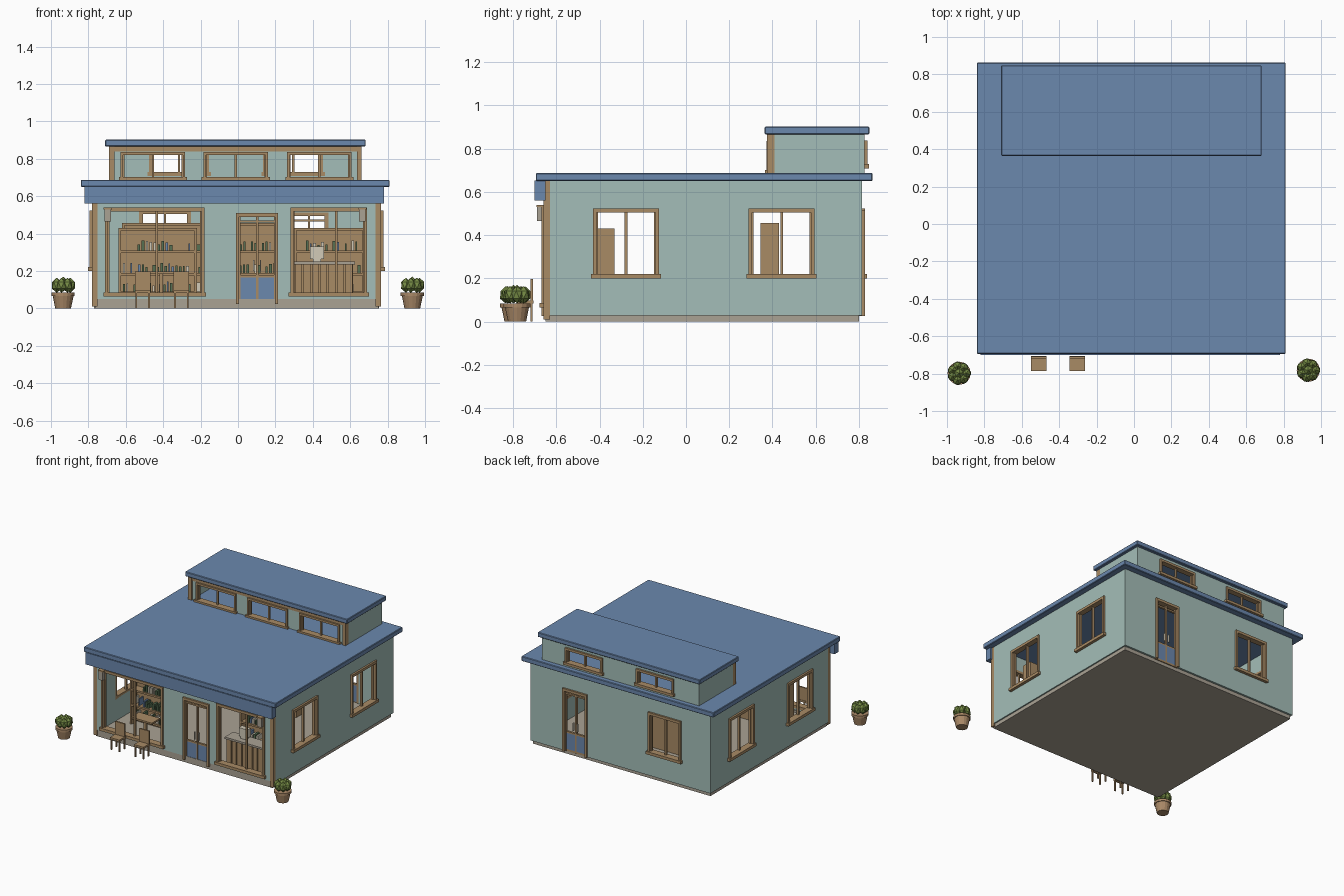
import bpy, bmesh, math, random
from mathutils import Matrix, Vector

random.seed(4)
old = bpy.data.objects.get("Cube")
if old:
    bpy.data.objects.remove(old, do_unlink=True)


def material(name, hexcode):
    rgb = [int(hexcode[i:i + 2], 16) / 255 for i in (0, 2, 4)]
    col = [c / 12.92 if c < 0.04 else ((c + 0.055) / 1.055) ** 2.4 for c in rgb] + [1]
    m = bpy.data.materials.new(name)
    m.use_nodes = True
    m.diffuse_color = col
    m.node_tree.nodes["Principled BSDF"].inputs["Base Color"].default_value = col
    return m


TEAL = material("wall_teal", "a4beb8")
BLUE = material("roof_blue", "6b88ae")
WOOD = material("wood_brown", "a98b65")
STONE = material("stone_grey", "aaa294")
LEAF = material("leaf_green", "768c45")
GREEN = material("book_green", "567052")
CREAM = material("cream", "d2cbb8")
POT = material("clay_pot", "ab8a68")


def finish(name, bm, *mats):
    mesh = bpy.data.meshes.new(name)
    bm.to_mesh(mesh)
    bm.free()
    for m in mats:
        mesh.materials.append(m)
    ob = bpy.data.objects.new(name, mesh)
    bpy.context.scene.collection.objects.link(ob)
    return ob


def add_box(bm, x, y, z, mat=0):
    """Box from three (low, high) ranges."""
    c = Vector([(a + b) / 2 for a, b in (x, y, z)])
    s = [abs(b - a) for a, b in (x, y, z)]
    geo = bmesh.ops.create_cube(bm, size=1, matrix=Matrix.Translation(c) @ Matrix.Diagonal((*s, 1)))
    for f in {f for v in geo["verts"] for f in v.link_faces}:
        f.material_index = mat


def boxes(name, mats, items):
    bm = bmesh.new()
    for it in items:
        add_box(bm, *it)
    return finish(name, bm, *mats)


def place(along, u, d, z, mat=0):
    """Turn wall coordinates (run, depth, height) into a box."""
    return (u, d, z, mat) if along == "x" else (d, u, z, mat)


def wall(name, along, u, d, z, holes):
    """Wall made of piers, aprons and headers around rectangular holes."""
    parts, start = [], u[0]
    for a, b, lo, hi in sorted(holes):
        parts.append(place(along, (start, a), d, z))
        if lo > z[0]:
            parts.append(place(along, (a, b), d, (z[0], lo)))
        parts.append(place(along, (a, b), d, (hi, z[1])))
        start = b
    parts.append(place(along, (start, u[1]), d, z))
    return boxes(name, [TEAL], parts)


def window(name, along, hole, face, out, mullions, t=0.016, sill=True, bar=None):
    """Frame around a hole; out is +1 or -1, the outward direction."""
    a, b, lo, hi = hole
    d = sorted((face - out * 0.03, face + out * 0.014))
    inner = sorted((face - out * 0.022, face - out * 0.006))
    p = [place(along, (a, a + t), d, (lo, hi)), place(along, (b - t, b), d, (lo, hi)),
         place(along, (a, b), d, (hi - t, hi + 0.004))]
    if sill:
        p.append(place(along, (a - 0.01, b + 0.01), sorted((face - out * 0.03, face + out * 0.022)),
                       (lo - 0.006, lo + t)))
    # thin sash just inside the frame
    edges = [a + t] + list(mullions) + [b - t]
    for m in mullions:
        p.append(place(along, (m - 0.006, m + 0.006), inner, (lo, hi)))
    if bar:
        p.append(place(along, (a, b), inner, (bar - 0.006, bar + 0.006)))
    for e in (edges[0], edges[-1]):
        p.append(place(along, (e - 0.007, e + 0.007), inner, (lo, hi)))
    return boxes(name, [WOOD], p)


def door(name, hole, face, out):
    a, b, lo, hi = hole
    window(name + "_frame", "x", hole, face, out, [(a + b) / 2], sill=False, bar=hi - 0.04)
    y = sorted((face - out * 0.024, face - out * 0.008))
    boxes(name + "_panels", [BLUE, WOOD], [
        ((a + 0.016, b - 0.016), y, (lo + 0.015, 0.165)),
        ((a, b), y, (0.165, 0.178), 1), ((a, b), y, (lo, lo + 0.015), 1)])
    for s in (-1, 1):
        h = (a + b) / 2 + s * 0.018
        boxes(name + "_handle", [CREAM], [((h - 0.003, h + 0.003),
              sorted((face - out * 0.01, face + out * 0.004)), (0.2, 0.26))])


# Ground slab and front plinth
boxes("foundation", [STONE], [((-0.77, 0.755), (-0.63, 0.8), (0, 0.035)),
                              ((-0.765, 0.75), (-0.65, -0.62), (0, 0.05))])

# Main walls
SHOP_L, SHOP_R = (-0.71, -0.18, 0.07, 0.535), (0.28, 0.69, 0.07, 0.535)
FRONT_DOOR, BACK_DOOR = (-0.01, 0.215, 0.025, 0.505), (0.275, 0.485, 0.025, 0.51)
SIDES = [(-0.43, -0.125, 0.205, 0.52), (0.29, 0.595, 0.205, 0.52)]
BACK_WIN = (-0.53, -0.25, 0.205, 0.52)
TALL = (0.028, 0.65)
wall("front_wall", "x", (-0.75, 0.735), (-0.655, -0.63), (0.05, 0.65), [SHOP_L, FRONT_DOOR, SHOP_R])
wall("back_wall", "x", (-0.78, 0.765), (0.785, 0.815), TALL, [BACK_WIN, BACK_DOOR])
wall("left_wall", "y", (-0.63, 0.785), (0.735, 0.765), TALL, SIDES)
wall("right_wall", "y", (-0.63, 0.785), (-0.78, -0.75), TALL, SIDES)
boxes("front_corner_posts", [WOOD], [((-0.78, -0.75), (-0.66, -0.63), (0.01, 0.65)),
                                     ((0.735, 0.765), (-0.66, -0.63), (0.01, 0.65))])

# Windows and doors
window("shop_window_right", "x", SHOP_L, -0.655, -1, [-0.435])
window("shop_window_left", "x", SHOP_R, -0.655, -1, [0.525])
window("back_window", "x", BACK_WIN, 0.815, 1, [-0.39])
for hole in SIDES:
    mid = (hole[0] + hole[1]) / 2
    window("left_side_window", "y", hole, 0.765, 1, [mid])
    window("right_side_window", "y", hole, -0.78, -1, [mid])
door("front_door", FRONT_DOOR, -0.655, -1)
door("back_door", BACK_DOOR, 0.815, 1)

# Main roof with front fascia
roof = boxes("main_roof", [BLUE], [((-0.84, 0.81), (-0.695, 0.863), (0.65, 0.688))])
boxes("front_fascia", [BLUE], [((-0.82, 0.78), (-0.7, -0.65), (0.56, 0.652))])

# Raised roof box with strip windows
UPPER_FRONT = [(c - 0.172, c + 0.172, 0.69, 0.832) for c in (-0.455, -0.012, 0.435)]
UPPER_BACK = [(c - 0.16, c + 0.16, 0.715, 0.835) for c in (-0.315, 0.295)]
HIGH = (0.685, 0.868)
wall("upper_front_wall", "x", (-0.66, 0.635), (0.385, 0.41), HIGH, UPPER_FRONT)
wall("upper_back_wall", "x", (-0.69, 0.66), (0.8, 0.825), HIGH, UPPER_BACK)
wall("upper_left_wall", "y", (0.41, 0.8), (0.635, 0.66), HIGH, [])
wall("upper_right_wall", "y", (0.41, 0.8), (-0.69, -0.665), HIGH, [])
boxes("upper_timber", [WOOD], [((-0.69, -0.66), (0.375, 0.41), HIGH), ((0.635, 0.66), (0.375, 0.41), HIGH),
                               ((-0.69, 0.66), (0.378, 0.41), (0.84, 0.868))])
for hole in UPPER_FRONT:
    window("upper_front_window", "x", hole, 0.387, -1, [(hole[0] + hole[1]) / 2], 0.012)
for hole in UPPER_BACK:
    window("upper_back_window", "x", hole, 0.825, 1, [(hole[0] + hole[1]) / 2], 0.014)
cap = boxes("upper_roof", [BLUE], [((-0.71, 0.682), (0.364, 0.848), (0.866, 0.902))])
for ob in (roof, cap):
    bev = ob.modifiers.new("soft_edge", "BEVEL")
    bev.width, bev.segments = 0.004, 1

# Wall lamps beside the shop windows
for x in (-0.697, 0.665):
    boxes("wall_lamp", [STONE, WOOD], [((x - 0.018, x + 0.018), (-0.69, -0.66), (0.465, 0.53)),
                                       ((x - 0.022, x + 0.022), (-0.692, -0.655), (0.53, 0.54), 1)])


def bookshelf(name, x, y, top):
    """Case open to the front with rows of books."""
    t, items = 0.014, []
    items += [((x[0], x[0] + t), y, (0.035, top)), ((x[1] - t, x[1]), y, (0.035, top)),
              (x, (y[1] - t, y[1]), (0.035, top)), (x, y, (top - t, top))]
    for z in (0.09, 0.19, 0.31):
        items.append((x, y, (z - t, z)))
        u = x[0] + 0.025
        while u < x[1] - 0.04:
            w = random.uniform(0.008, 0.016)
            if random.random() < 0.75:
                items.append(((u, u + w), (y[0] + 0.01, y[1] - 0.02),
                              (z, z + random.uniform(0.03, 0.055)), random.choice((1, 1, 2, 3))))
            u += w + 0.008
    boxes(name, [WOOD, GREEN, CREAM, BLUE], items)


# Furniture inside
bookshelf("right_bookshelf", (-0.64, -0.22), (-0.41, -0.33), 0.43)
bookshelf("left_bookshelf", (0.3, 0.68), (-0.41, -0.33), 0.43)
bookshelf("back_bookshelf", (-0.62, 0.26), (0.345, 0.43), 0.457)
planks = [((0.305 + i * 0.045, 0.342 + i * 0.045), (-0.575, -0.565), (0.05, 0.235)) for i in range(7)]
boxes("counter", [WOOD, STONE], planks + [((0.305, 0.615), (-0.565, -0.49), (0.035, 0.235)),
                                          ((0.295, 0.625), (-0.585, -0.48), (0.235, 0.25), 1)])
boxes("till", [CREAM], [((0.385, 0.46), (-0.54, -0.5), (0.265, 0.33)), ((0.4, 0.445), (-0.54, -0.5), (0.25, 0.265))])
boxes("window_table", [WOOD], [((-0.5, -0.32), (-0.6, -0.5), (0.185, 0.198)), ((-0.42, -0.4), (-0.56, -0.54), (0.03, 0.185))])

# Chairs outside
for x in (-0.51, -0.303):
    legs = [((x + s * 0.034 - 0.005, x + s * 0.034 + 0.005), (y, y + 0.01), (0, 0.085))
            for s in (-1, 1) for y in (-0.78, -0.72)]
    boxes("chair", [WOOD], legs + [((x - 0.041, x + 0.041), (-0.785, -0.705), (0.083, 0.097)),
                                   ((x - 0.041, x + 0.041), (-0.72, -0.708), (0.09, 0.197))])


def plant(name, x, y):
    """Tapered pot with a rim and a clump of faceted leaves."""
    bm = bmesh.new()
    for r1, r2, lo, hi, mat in ((0.042, 0.056, 0, 0.068, 0), (0.062, 0.062, 0.066, 0.084, 1)):
        geo = bmesh.ops.create_cone(bm, cap_ends=True, segments=16, radius1=r1, radius2=r2, depth=hi - lo,
                                    matrix=Matrix.Translation((x, y, (lo + hi) / 2)))
        for f in {f for v in geo["verts"] for f in v.link_faces}:
            f.material_index = mat
    finish(name + "_pot", bm, POT, POT)
    bm = bmesh.new()
    spots = [(0, 0, 0.13)] + [(0.038 * math.cos(i * math.tau / 7), 0.038 * math.sin(i * math.tau / 7), 0.124)
                              for i in range(7)]
    for dx, dy, z in spots:
        bmesh.ops.create_icosphere(bm, subdivisions=1, radius=1, matrix=Matrix.Translation((x + dx, y + dy, z))
                                   @ Matrix.Rotation(random.random() * 3, 4, "Z") @ Matrix.Diagonal((0.029, 0.029, 0.04, 1)))
    finish(name + "_leaves", bm, LEAF)


plant("right_plant", -0.935, -0.798)
plant("left_plant", 0.932, -0.782)
